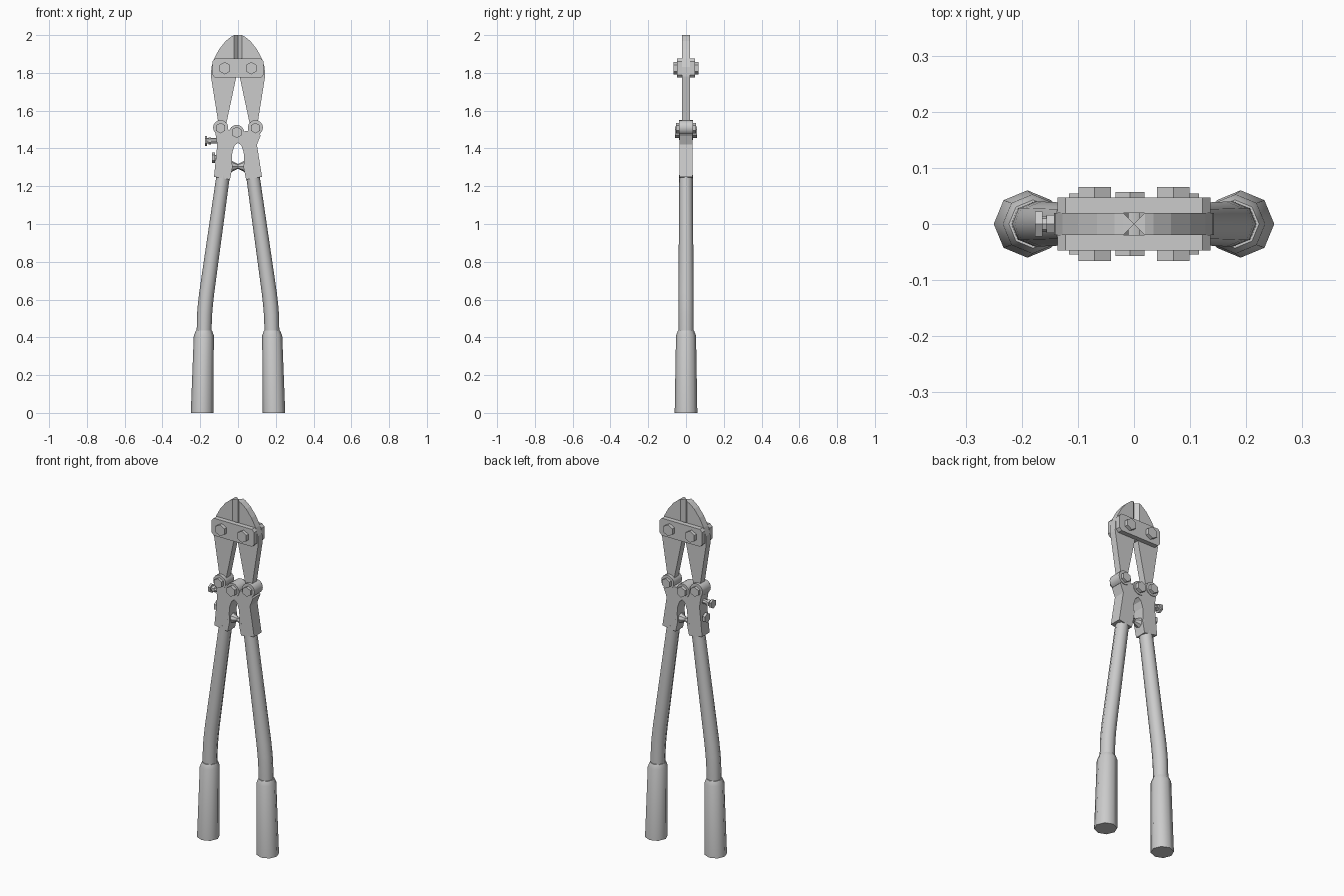
import bpy, bmesh
from math import pi, cos, sin, radians
from mathutils import Matrix, Vector

if "Cube" in bpy.data.objects:
    bpy.data.objects.remove(bpy.data.objects["Cube"], do_unlink=True)

steel = bpy.data.materials.new("grey_steel")
steel.use_nodes = True
GREY = (0.6, 0.6, 0.6, 1)
steel.diffuse_color = GREY
steel.node_tree.nodes["Principled BSDF"].inputs["Base Color"].default_value = GREY


def finish(name, bm, smooth=None):
    bmesh.ops.recalc_face_normals(bm, faces=bm.faces)
    me = bpy.data.meshes.new(name)
    bm.to_mesh(me)
    bm.free()
    ob = bpy.data.objects.new(name, me)
    bpy.context.collection.objects.link(ob)
    me.materials.append(steel)
    if smooth:
        bpy.ops.object.select_all(action='DESELECT')
        ob.select_set(True)
        bpy.context.view_layer.objects.active = ob
        bpy.ops.object.shade_smooth_by_angle(angle=radians(smooth))
    return ob


def loft(name, rings, smooth=None):
    """Skin a list of equal-length point rings and cap both ends."""
    bm = bmesh.new()
    loops = [[bm.verts.new(p) for p in ring] for ring in rings]
    n = len(loops[0])
    for a, b in zip(loops, loops[1:]):
        for i in range(n):
            bm.faces.new((a[i], a[(i + 1) % n], b[(i + 1) % n], b[i]))
    bm.faces.new(loops[0])
    bm.faces.new(loops[-1])
    return finish(name, bm, smooth)


def prism(name, pts, y0, y1):
    return loft(name, [[(x, y, z) for x, z in pts] for y in (y0, y1)])


def rod(name, start, end, r0, r1=None, sides=6, smooth=None):
    """Straight cylinder or cone between two points."""
    start, end = Vector(start), Vector(end)
    d = end - start
    bm = bmesh.new()
    m = Matrix.Translation((start + end) / 2) @ d.to_track_quat('Z', 'Y').to_matrix().to_4x4()
    bmesh.ops.create_cone(bm, cap_ends=True, segments=sides, radius1=r0,
                          radius2=r0 if r1 is None else r1, depth=d.length, matrix=m)
    return finish(name, bm, smooth)


def tube(name, s, stations):
    """Eight-sided tube through (x, z, radius) stations."""
    rings = [[(s * x + r * cos(k * pi / 4), r * sin(k * pi / 4), z) for k in range(8)]
             for x, z, r in stations]
    return loft(name, rings, 50)


BLADE = [(0.02, 2.0), (0.035, 1.993), (0.066, 1.968), (0.1, 1.925), (0.127, 1.875),
         (0.141, 1.83), (0.143, 1.78), (0.105, 1.54), (0.1, 1.48), (0.075, 1.48),
         (0.06, 1.54), (0.01, 1.775), (0.02, 1.79)]
INNER = [(0, 1.485), (0, 1.43), (0.018, 1.415), (0.03, 1.38), (0.033, 1.34),
         (0.029, 1.3), (0.043, 1.235), (0.127, 1.25)]

for side, s in (("left", 1), ("right", -1)):
    # Blade with a V-ground cutting edge
    prism(side + "_blade", [(s * x, z) for x, z in BLADE], -0.02, 0.02)
    loft(side + "_cutting_edge", [[(s * 0.02, -0.02, z), (0, 0, z), (s * 0.02, 0.02, z)]
                                  for z in (1.78, 2.0)])

    # Handle head; the adjuster side has a straighter outer edge
    outer = [(0.1, 1.42), (0.12, 1.47), (0.09, 1.5)] if s > 0 else [(0.11, 1.42), (0.123, 1.5), (0.09, 1.51)]
    prism(side + "_head", [(s * x, z) for x, z in INNER + outer], -0.034, 0.034)
    rod(side + "_head_lug", (s * 0.092, -0.038, 1.51), (s * 0.092, 0.038, 1.51), 0.04, sides=16, smooth=30)

    # Stop between the heads
    rod(side + "_stop", (s * 0.045, 0, 1.305), (0, 0, 1.305), 0.035, 0.012, sides=8)

    # Bent handle tube and grip
    tube(side + "_handle", s, [(0.078, 1.26, 0.036), (0.165, 0.64, 0.04), (0.173, 0.57, 0.04),
                               (0.177, 0.52, 0.04), (0.18, 0.42, 0.039)])
    tube(side + "_grip", s, [(0.19, 0, 0.06), (0.181, 0.41, 0.053), (0.18, 0.435, 0.043)])

    # Pivot bolts
    rod(side + "_blade_bolt", (s * 0.07, -0.066, 1.825), (s * 0.07, 0.066, 1.825), 0.033)
    rod(side + "_pivot_bolt", (s * 0.092, -0.054, 1.508), (s * 0.092, 0.054, 1.508), 0.028)

# Centre hinge
rod("centre_lug", (-0.007, -0.038, 1.485), (-0.007, 0.038, 1.485), 0.04, sides=16, smooth=30)
rod("centre_bolt", (-0.007, -0.057, 1.485), (-0.007, 0.057, 1.485), 0.03)

# Tie plates with clipped corners
plate = [(0.122, 1.775), (0.136, 1.79), (0.136, 1.86), (0.122, 1.875)]
plate += [(-x, z) for x, z in reversed(plate)]
prism("front_tie_plate", plate, -0.047, -0.02)
prism("back_tie_plate", plate, 0.02, 0.047)

# Adjuster screws on the right head
rod("upper_adjuster_shank", (-0.1, 0, 1.44), (-0.165, 0, 1.44), 0.014, sides=8)
rod("upper_adjuster_nut", (-0.143, 0, 1.44), (-0.156, 0, 1.44), 0.019)
rod("upper_adjuster_head", (-0.163, 0, 1.44), (-0.176, 0, 1.44), 0.026)
rod("lower_adjuster_shank", (-0.1, 0, 1.35), (-0.13, 0, 1.35), 0.014, sides=8)
rod("lower_adjuster_head", (-0.122, 0, 1.35), (-0.138, 0, 1.35), 0.028)
